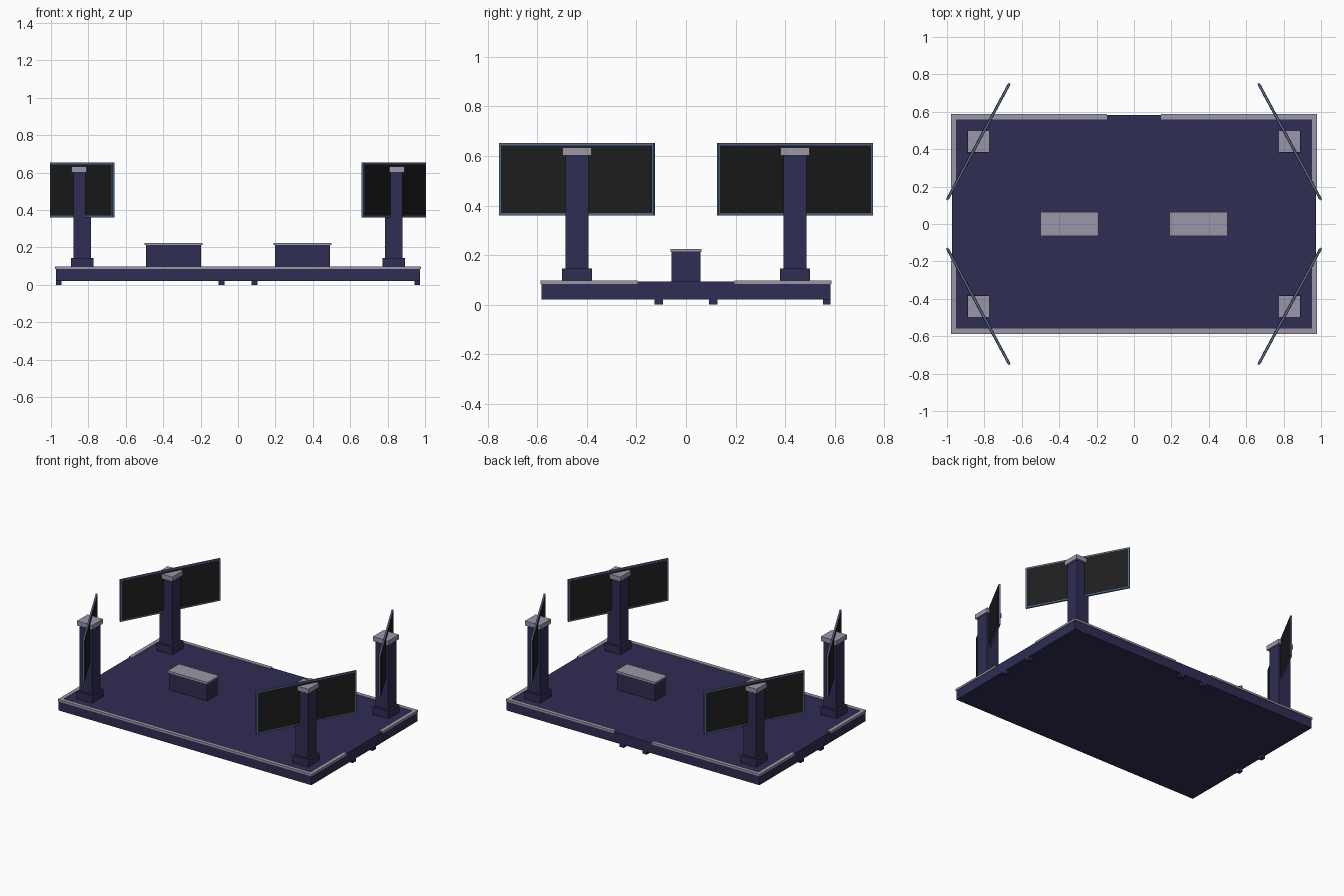
import bpy, math

if "Cube" in bpy.data.objects:
    bpy.data.objects.remove(bpy.data.objects["Cube"])


def material(name, rgb):
    m = bpy.data.materials.new(name)
    m.diffuse_color = (*rgb, 1)
    m.use_nodes = True
    m.node_tree.nodes["Principled BSDF"].inputs["Base Color"].default_value = m.diffuse_color
    return m


NAVY = material("navy", (0.028, 0.026, 0.086))
GREY = material("pale_grey", (0.33, 0.305, 0.39))
STEEL = material("steel_blue", (0.09, 0.15, 0.26))
BLACK = material("screen_black", (0.013, 0.013, 0.013))


def box(name, x, y, z, mat):
    """Box from (min, max) pairs on each axis."""
    bpy.ops.mesh.primitive_cube_add(size=1, location=(sum(x) / 2, sum(y) / 2, sum(z) / 2))
    o = bpy.context.object
    o.name = name
    o.scale = (x[1] - x[0], y[1] - y[0], z[1] - z[0])
    o.data.materials.append(mat)
    return o


def centred(name, cx, cy, wx, wy, z, mat):
    return box(name, (cx - wx / 2, cx + wx / 2), (cy - wy / 2, cy + wy / 2), z, mat)


# Platform
box("platform", (-0.974, 0.974), (-0.583, 0.583), (0.02, 0.093), NAVY)

# Edge trim, with openings at the back and both sides
RZ = (0.084, 0.098)
X, Y, W = 0.978, 0.587, 0.027
box("front_trim", (-X, X), (-Y, -Y + W), RZ, GREY)
for s in (-1, 1):
    box("back_trim", sorted((s * 0.145, s * X)), (Y - W, Y), RZ, GREY)
    for t in (-1, 1):
        box("side_trim", sorted((s * (X - W), s * X)),
            sorted((t * 0.195, t * (Y - W))), RZ, GREY)

# Small feet under the openings
for s in (-1, 1):
    centred("back_foot", s * 0.088, 0.568, 0.034, 0.03, (0, 0.021), NAVY)
    for t in (-1, 1):
        centred("side_foot", s * 0.959, t * 0.11, 0.03, 0.034, (0, 0.021), NAVY)

# Benches
for s in (-1, 1):
    centred("bench_body", s * 0.345, 0, 0.295, 0.115, (0.09, 0.212), NAVY)
    centred("bench_top", s * 0.345, 0, 0.308, 0.126, (0.212, 0.225), GREY)

# Corner columns, each carrying an angled screen
L, TH = 0.708, 0.012
for s in (-1, 1):
    for t in (-1, 1):
        cx, cy = s * 0.8325, t * 0.44
        centred("column_plinth", cx, cy, 0.122, 0.122, (0.09, 0.145), NAVY)
        centred("column_shaft", cx, cy, 0.095, 0.093, (0.14, 0.602), NAVY)
        centred("column_cap", cx, cy, 0.118, 0.118, (0.602, 0.634), GREY)
        angle = -s * t * math.radians(61.8)
        frame = centred("screen_frame", cx, cy, L, TH, (0.36, 0.653), STEEL)
        panel = centred("screen_panel", cx, cy, L - 0.02, TH + 0.003, (0.37, 0.643), BLACK)
        frame.rotation_euler.z = panel.rotation_euler.z = angle
